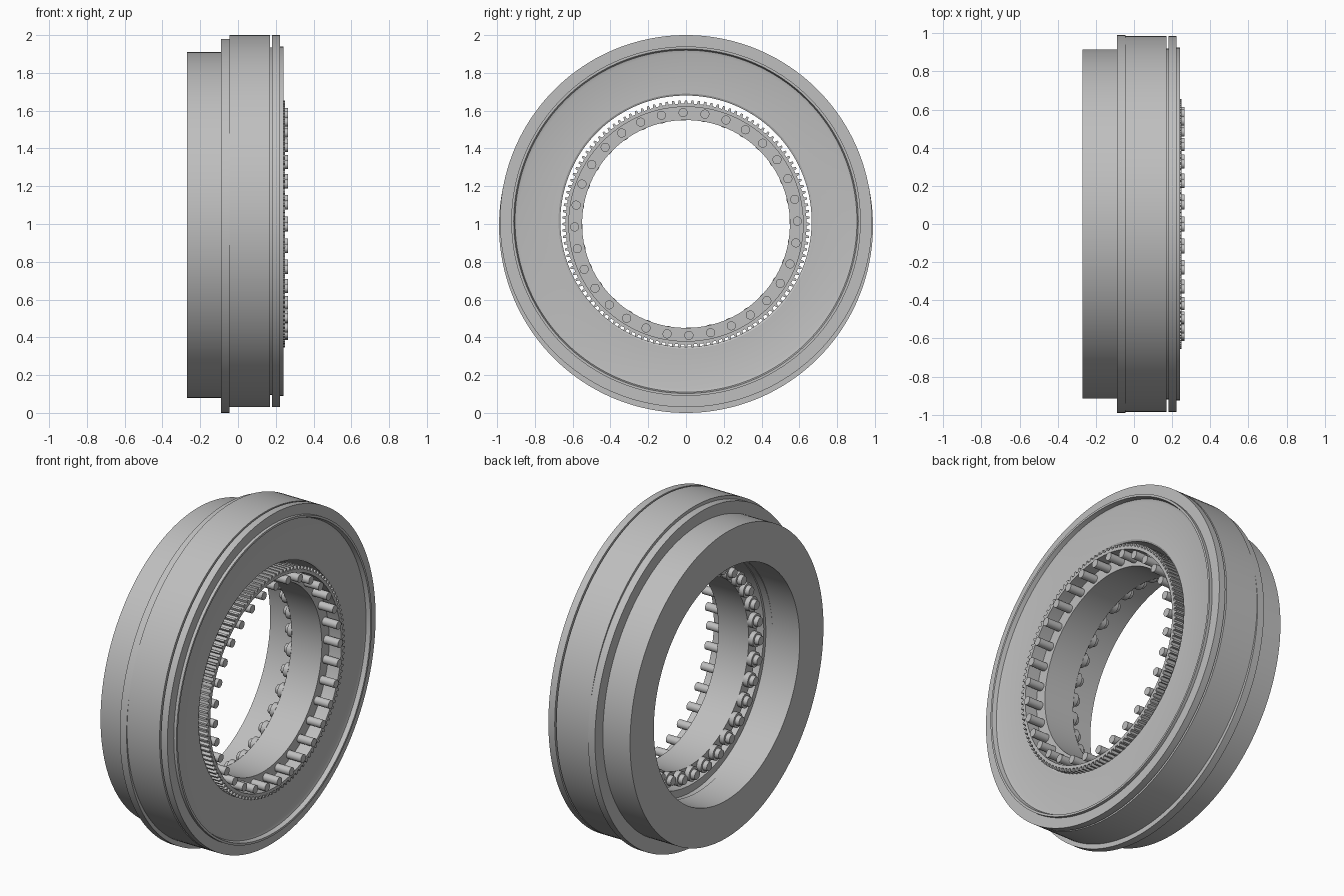
import bpy, bmesh
from math import pi, cos, sin, radians
from mathutils import Matrix, Vector

cube = bpy.data.objects.get("Cube")
if cube:
    bpy.data.objects.remove(cube, do_unlink=True)

steel = bpy.data.materials.new("plain grey")
steel.use_nodes = True
GREY = (0.52, 0.52, 0.52, 1)
steel.diffuse_color = GREY
steel.node_tree.nodes["Principled BSDF"].inputs["Base Color"].default_value = GREY


def finish(bm, name):
    """Turn a bmesh into a named, smooth-by-angle object."""
    bmesh.ops.recalc_face_normals(bm, faces=bm.faces)
    mesh = bpy.data.meshes.new(name)
    bm.to_mesh(mesh)
    bm.free()
    mesh.materials.append(steel)
    ob = bpy.data.objects.new(name, mesh)
    bpy.context.collection.objects.link(ob)
    bpy.ops.object.select_all(action='DESELECT')
    ob.select_set(True)
    bpy.context.view_layer.objects.active = ob
    bpy.ops.object.shade_smooth_by_angle(angle=radians(20))
    return ob


def lathe(name, profile, height, steps=160):
    """Spin a closed (x, radius) profile around a level x axis."""
    bm = bmesh.new()
    rings = []
    for i in range(steps):
        a = 2 * pi * i / steps
        rings.append([bm.verts.new((x, r * cos(a), height + r * sin(a)))
                      for x, r in profile])
    n = len(profile)
    for i in range(steps):
        p, q = rings[i], rings[(i + 1) % steps]
        for j in range(n):
            k = (j + 1) % n
            bm.faces.new((p[j], p[k], q[k], q[j]))
    return finish(bm, name)


def around(count, radius, height, start=0.0):
    """Matrices spaced round the axis; local z is radial, local x is axial."""
    for i in range(count):
        a = start + 2 * pi * i / count
        yield (Matrix.Translation((0, 0, height)) @ Matrix.Rotation(a, 4, 'X')
               @ Matrix.Translation((0, 0, radius)))


def pins(name, sections, count, radius, height, start):
    """A circle of axial round pins made of (x0, x1, r0, r1) sections."""
    bm = bmesh.new()
    for place in around(count, radius, height, start):
        for x0, x1, r0, r1 in sections:
            turn = Matrix.Translation(((x0 + x1) / 2, 0, 0)) @ Matrix.Rotation(pi / 2, 4, 'Y')
            bmesh.ops.create_cone(bm, cap_ends=True, segments=20, radius1=r0, radius2=r1,
                                  depth=x1 - x0, matrix=place @ turn)
    return finish(bm, name)


REAR_Z, BODY_Z, HUB_Z = 0.995, 1.015, 1.0

# Rear drum and the thin flange in front of it
lathe("rear_drum", [(-0.27, 0.69), (-0.27, 0.915), (-0.08, 0.915), (-0.08, 0.69)], REAR_Z)
lathe("rear_flange", [(-0.09, 0.69), (-0.09, 0.99), (-0.045, 0.99), (-0.045, 0.69)], 0.99)

# Main body with outer groove, raised front lip and dished face
lathe("main_body", [
    (-0.046, 0.67), (-0.046, 0.985), (0.17, 0.985), (0.17, 0.92), (0.18, 0.92),
    (0.18, 0.985), (0.222, 0.985), (0.222, 0.925), (0.24, 0.925), (0.24, 0.912),
    (0.215, 0.905), (0.21, 0.888), (0.21, 0.675), (0.205, 0.665)], BODY_Z)

# Inner hub sleeve with recessed front ledge and gear rim
lathe("inner_hub", [
    (-0.03, 0.55), (-0.03, 0.625), (0.1, 0.638), (0.25, 0.638), (0.25, 0.62),
    (0.17, 0.62), (0.17, 0.55)], HUB_Z)

# Gear teeth on the rim
bm = bmesh.new()
for place in around(120, 0.645, HUB_Z):
    cog = bmesh.ops.create_cube(bm, size=1, matrix=Matrix.Diagonal((0.09, 0.018, 0.02, 1)))
    for v in cog["verts"]:
        if v.co.z > 0:
            v.co.y *= 0.6
        v.co = place @ (v.co + Vector((0.205, 0, 0)))
finish(bm, "gear_teeth")

# Bolts: shanks at the front, stepped heads at the back
pins("bolt_shanks", [(0.16, 0.265, 0.024, 0.024)], 32, 0.59, HUB_Z, radians(1.5))
pins("bolt_heads", [(-0.06, -0.028, 0.043, 0.043), (-0.085, -0.06, 0.026, 0.03)],
     32, 0.59, HUB_Z, radians(1.5))
